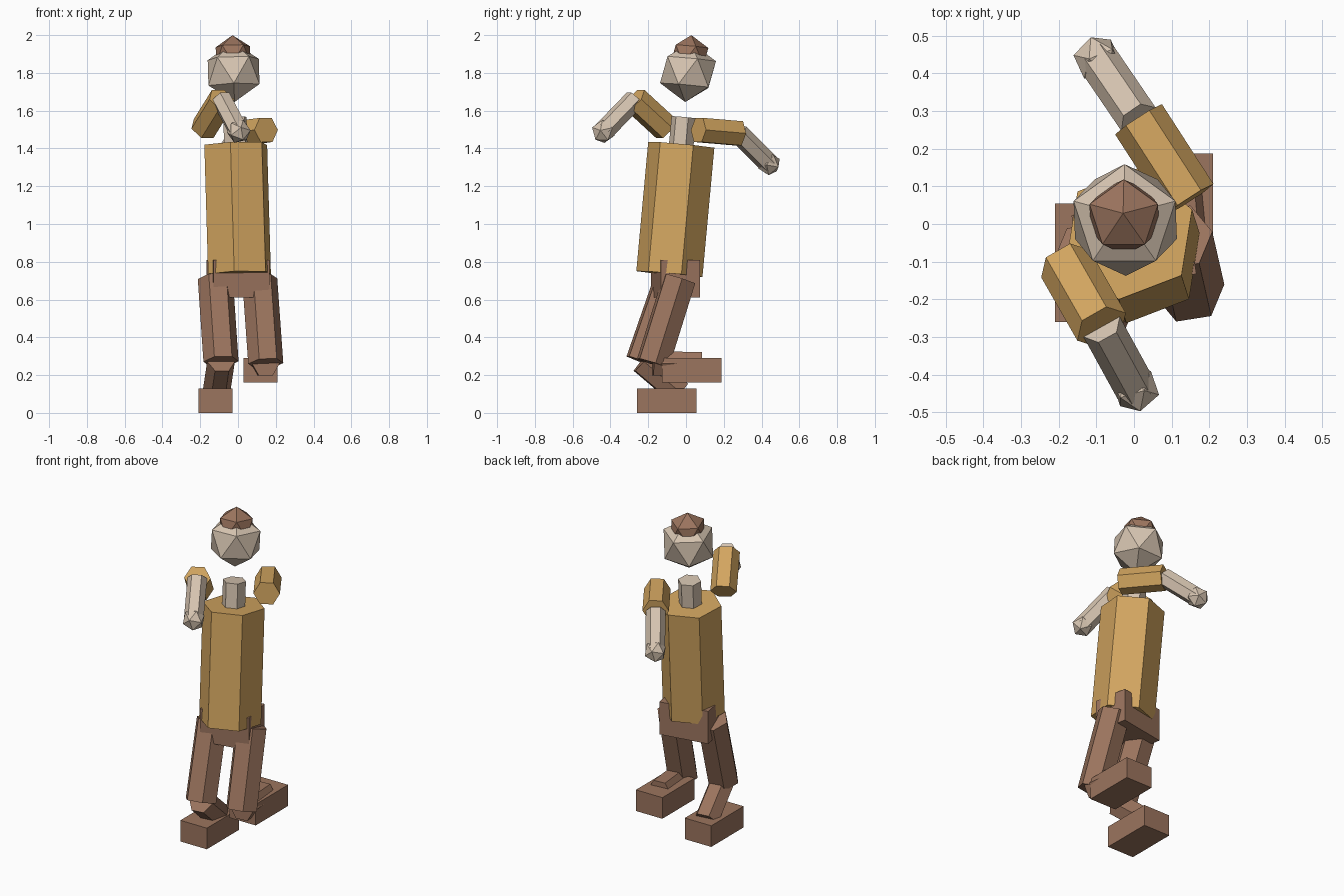
import bpy, bmesh
from math import radians, cos, sin
from mathutils import Vector, Matrix

cube = bpy.data.objects.get("Cube")
if cube:
    bpy.data.objects.remove(cube, do_unlink=True)


def material(name, rgb):
    m = bpy.data.materials.new(name)
    m.use_nodes = True
    m.diffuse_color = (*rgb, 1)
    m.node_tree.nodes["Principled BSDF"].inputs["Base Color"].default_value = (*rgb, 1)
    return m


gold = material("golden_cloth", (0.65, 0.38, 0.117))
skin = material("pale_skin", (0.67, 0.55, 0.434))
brown = material("brown_leather", (0.33, 0.176, 0.112))


def finish(name, bm, mat, matrix):
    mesh = bpy.data.meshes.new(name)
    bm.to_mesh(mesh)
    bm.free()
    mesh.materials.append(mat)
    ob = bpy.data.objects.new(name, mesh)
    ob.matrix_world = matrix
    bpy.context.scene.collection.objects.link(ob)
    return ob


def frame(axis, ref, origin):
    """Matrix whose z follows axis and whose x lies along ref."""
    z = axis.normalized()
    x = (ref - z * ref.dot(z)).normalized()
    y = z.cross(x)
    return Matrix.Translation(origin) @ Matrix((x, y, z)).transposed().to_4x4()


def limb(name, a, b, r, mat, yaw=None):
    """Six-sided prism from a to b; without a yaw its flats face up and down."""
    a, b = Vector(a), Vector(b)
    d = b - a
    if yaw is None:
        ref = d.cross(Vector((0, 0, 1)))
    else:
        ref = Vector((cos(radians(yaw)), sin(radians(yaw)), 0))
    bm = bmesh.new()
    ring = [bm.verts.new((r * cos(radians(60 * i)), r * sin(radians(60 * i)), 0))
            for i in range(6)]
    base = bm.faces.new(ring)
    top = bmesh.ops.extrude_face_region(bm, geom=[base])["geom"]
    bmesh.ops.translate(bm, vec=(0, 0, d.length),
                        verts=[v for v in top if isinstance(v, bmesh.types.BMVert)])
    bmesh.ops.recalc_face_normals(bm, faces=bm.faces)
    return finish(name, bm, mat, frame(d, ref, a))


def ball(name, centre, r, mat, axis, ref):
    """Twenty-sided ball with a corner pointing along axis."""
    bm = bmesh.new()
    bmesh.ops.create_icosphere(bm, subdivisions=1, radius=r)
    return finish(name, bm, mat, frame(Vector(axis), Vector(ref), Vector(centre)))


def box(name, centre, size, mat, yaw=0):
    bm = bmesh.new()
    bmesh.ops.create_cube(bm, size=1)
    bmesh.ops.scale(bm, vec=size, verts=bm.verts)
    return finish(name, bm, mat,
                  Matrix.Translation(centre) @ Matrix.Rotation(radians(yaw), 4, "Z"))


# Leaning spine shared by torso, neck, head and hair
waist = Vector((0.008, -0.088, 0.735))
spine = Vector((-0.02, 0.063, 0.684))


def on_spine(z):
    return waist + spine * ((z - waist.z) / spine.z)


limb("torso", waist, on_spine(1.419), 0.178, gold, 21)
limb("neck", on_spine(1.38), on_spine(1.565), 0.066, skin, 21)
ball("head", on_spine(1.804), 0.159, skin, spine, (0, 1, 0))
ball("hair", on_spine(1.893), 0.107, brown, spine, (0, 1, 0))
box("pelvis", (0, -0.055, 0.71), (0.30, 0.21, 0.20), brown, 10)

# Arms: shoulder, elbow, hand
arms = {
    "left": [(0.149, 0.066, 1.498), (0.012, 0.278, 1.48), (-0.097, 0.438, 1.32)],
    "right": [(-0.182, -0.105, 1.505), (-0.086, -0.273, 1.66), (0.004, -0.437, 1.49)],
}
for side, (shoulder, elbow, hand) in arms.items():
    limb(side + "_upper_arm", shoulder, elbow, 0.074, gold)
    limb(side + "_forearm", elbow, hand, 0.055, skin)
    axis = Vector(hand) - Vector(elbow)
    ball(side + "_hand", hand, 0.065, skin, axis, axis.cross(Vector((0, 0, 1))))

# Legs: hip, knee, ankle, foot centre
legs = {
    "left": [(0.115, -0.035, 0.71), (0.147, -0.175, 0.262),
             (0.125, 0.08, 0.258), (0.12, 0.03, 0.225)],
    "right": [(-0.12, -0.08, 0.71), (-0.09, -0.232, 0.272),
              (-0.115, -0.035, 0.105), (-0.12, -0.103, 0.065)],
}
for side, (hip, knee, ankle, foot) in legs.items():
    limb(side + "_thigh", hip, knee, 0.094, brown, 8.6)
    limb(side + "_shin", knee, ankle, 0.074, brown)
    box(side + "_foot", foot, (0.18, 0.315, 0.13), brown)
